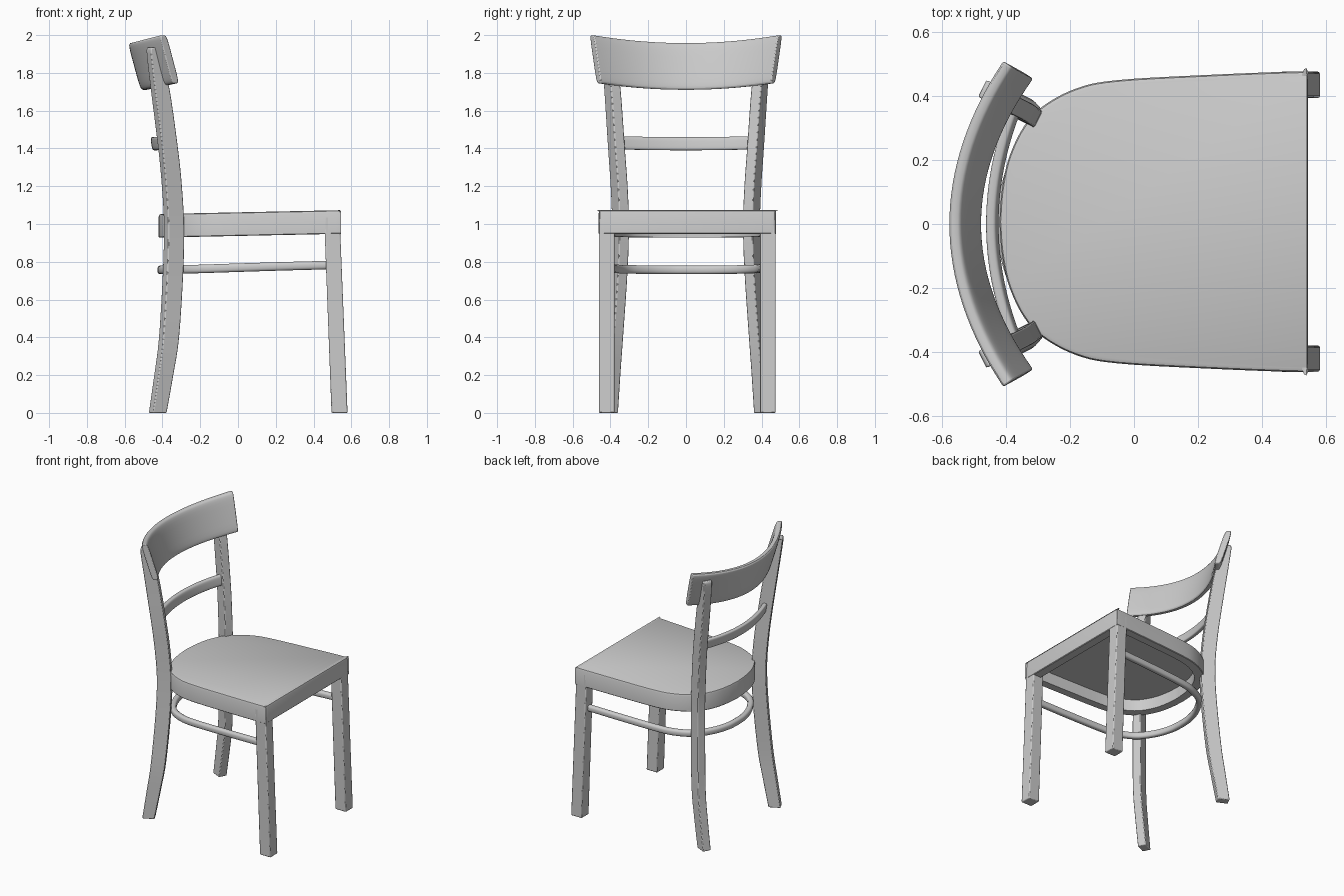
import bpy, bmesh, math
from mathutils import Vector

if "Cube" in bpy.data.objects:
    bpy.data.objects.remove(bpy.data.objects["Cube"])

Y0 = 0.007  # seat and front legs sit slightly off the centre line


def spline(points, steps=6):
    """Smooth curve through the points (any dimension)."""
    p = [Vector(q) for q in points]
    p = [2 * p[0] - p[1]] + p + [2 * p[-1] - p[-2]]
    out = []
    for i in range(1, len(p) - 2):
        a, b, c, d = p[i - 1:i + 3]
        for s in range(steps):
            t = s / steps
            out.append(0.5 * (2 * b + (c - a) * t + (2 * a - 5 * b + 4 * c - d) * t ** 2
                              + (3 * b - a - 3 * c + d) * t ** 3))
    return out + [p[-2]]


def loft(name, rings, bevel=0.0):
    """Skin a list of closed rings and cap both ends."""
    bm = bmesh.new()
    vs = [[bm.verts.new(c) for c in r] for r in rings]
    n = len(vs[0])
    for a, b in zip(vs, vs[1:]):
        for i in range(n):
            j = (i + 1) % n
            bm.faces.new((a[i], a[j], b[j], b[i]))
    bm.faces.new(vs[0])
    bm.faces.new(vs[-1])
    bmesh.ops.recalc_face_normals(bm, faces=bm.faces[:])
    me = bpy.data.meshes.new(name)
    bm.to_mesh(me)
    bm.free()
    ob = bpy.data.objects.new(name, me)
    bpy.context.collection.objects.link(ob)
    bpy.ops.object.select_all(action='DESELECT')
    ob.select_set(True)
    bpy.context.view_layer.objects.active = ob
    bpy.ops.object.shade_smooth_by_angle(angle=math.radians(40))
    if bevel:
        m = ob.modifiers.new("soft_edges", 'BEVEL')
        m.width, m.segments, m.limit_method = bevel, 2, 'ANGLE'
        m.angle_limit = math.radians(40)
    return ob


def rounded(n=20, power=5):
    """Unit rounded rectangle, both axes -1..1."""
    pts = []
    for i in range(n):
        a = 2 * math.pi * (i + 0.5) / n
        c, s = math.cos(a), math.sin(a)
        pts.append((math.copysign(abs(c) ** (2 / power), c), math.copysign(abs(s) ** (2 / power), s)))
    return pts


def bowed_rail(name, x_mid, sag, half, z_low, z_high, thick, power, bevel):
    """Board curved in plan; x_mid and half are (bottom, top) pairs, z pairs are (middle, end)."""
    rings = []
    for k in range(33):
        u = k / 16 - 1
        slope = 2 * sag * u / half[1]
        normal = Vector((1, -slope, 0)).normalized()
        lo = z_low[0] + (z_low[1] - z_low[0]) * u * u
        hi = z_high[0] + (z_high[1] - z_high[0]) * u * u
        ring = []
        for d, h in rounded(24, power):
            t = (h + 1) / 2
            c = Vector((x_mid[0] + (x_mid[1] - x_mid[0]) * t + sag * u * u,
                        u * (half[0] + (half[1] - half[0]) * t), lo + (hi - lo) * t))
            ring.append(c + normal * d * thick / 2)
        rings.append(ring)
    return loft(name, rings, bevel)


# Seat: rounded-back outline with an apron and a recessed underside
half = spline([(-0.42, 0), (-0.412, 0.1), (-0.39, 0.2), (-0.345, 0.295), (-0.285, 0.36), (-0.18, 0.416),
               (-0.05, 0.442), (0.25, 0.459), (0.52, 0.469), (0.538, 0.462), (0.543, 0.44)], 5)
outline = half + [Vector((p.x, -p.y)) for p in reversed(half[1:])]


def seat_ring(inset, z):
    ring = []
    n = len(outline)
    for i, p in enumerate(outline):
        if inset > 0.03:  # inner wall of the apron
            q = Vector((0.06 + (p.x - 0.06) * (1 - inset / 0.48), p.y * (1 - inset / 0.46)))
        else:
            t = (outline[(i + 1) % n] - outline[i - 1]).normalized()
            q = p + Vector((t.y, -t.x)) * inset
        ring.append((q.x, q.y + Y0, z + 0.02 * (q.x - 0.54) / 0.96))
    return ring


loft("seat", [seat_ring(i, z) for i, z in
              [(0.014, 1.073), (0.004, 1.069), (0, 1.058), (0, 0.952), (0.004, 0.948),
               (0.06, 0.948), (0.06, 1.03)]])

# Front legs, raked forward
for side, label in ((1, "left"), (-1, "right")):
    rings = []
    for z, x0, x1 in ((0, 0.495, 0.58), (1.04, 0.456, 0.538)):
        y_out, y_in = side * 0.468 + Y0, side * 0.386 + Y0
        rings.append([(x0, y_in, z), (x1, y_in, z), (x1, y_out, z), (x0, y_out, z)])
    loft("front_leg_" + label, rings, 0.006)

# Rear legs run up into the back posts: x, y, z, half depth
rear_path = spline([(-0.425, 0.402, 0, 0.04), (-0.393, 0.391, 0.2, 0.044), (-0.365, 0.378, 0.4, 0.047),
                    (-0.343, 0.354, 0.76, 0.048), (-0.339, 0.347, 1.0, 0.047), (-0.35, 0.354, 1.2, 0.047),
                    (-0.37, 0.368, 1.4, 0.046), (-0.413, 0.39, 1.72, 0.043), (-0.447, 0.41, 1.9, 0.028),
                    (-0.455, 0.414, 1.935, 0.016)], 4)
for side, label in ((1, "left"), (-1, "right")):
    radial = Vector((0.9, -0.44 * side, 0))
    across = Vector((0.44 * side, 0.9, 0))
    rings = []
    for x, y, z, d in rear_path:
        c = Vector((x, y * side, z))
        rings.append([c + radial * d * a + across * 0.029 * b
                      for a, b in ((-1, -1), (1, -1), (1, 1), (-1, 1))])
    loft("rear_leg_" + label, rings, 0.006)

# Back rest and thin middle rail
bowed_rail("back_rest", (-0.493, -0.56), 0.165, (0.462, 0.499), (1.71, 1.745), (1.958, 2.0), 0.046, 5, 0.008)
bowed_rail("middle_rail", (-0.437, -0.447), 0.07, (0.355, 0.36), (1.39, 1.395), (1.46, 1.465), 0.034, 4, 0)

# U-shaped stretcher between the front legs, passing inside the rear legs
half = spline([(0.49, 0.425, 0.783), (0.2, 0.415, 0.775), (-0.08, 0.397, 0.766), (-0.2, 0.367, 0.762),
               (-0.295, 0.308, 0.76), (-0.365, 0.2, 0.758), (-0.4, 0.09, 0.757), (-0.407, 0, 0.757)], 5)
path = half + [Vector((p.x, -p.y, p.z)) for p in reversed(half[:-1])]
rings = []
for i, p in enumerate(path):
    t = path[min(i + 1, len(path) - 1)] - path[max(i - 1, 0)]
    n = Vector((t.y, -t.x, 0)).normalized()
    rings.append([p + n * a * 0.02 + Vector((0, Y0 / 2, b * 0.023)) for a, b in rounded(12, 2.8)])
loft("stretcher", rings)
